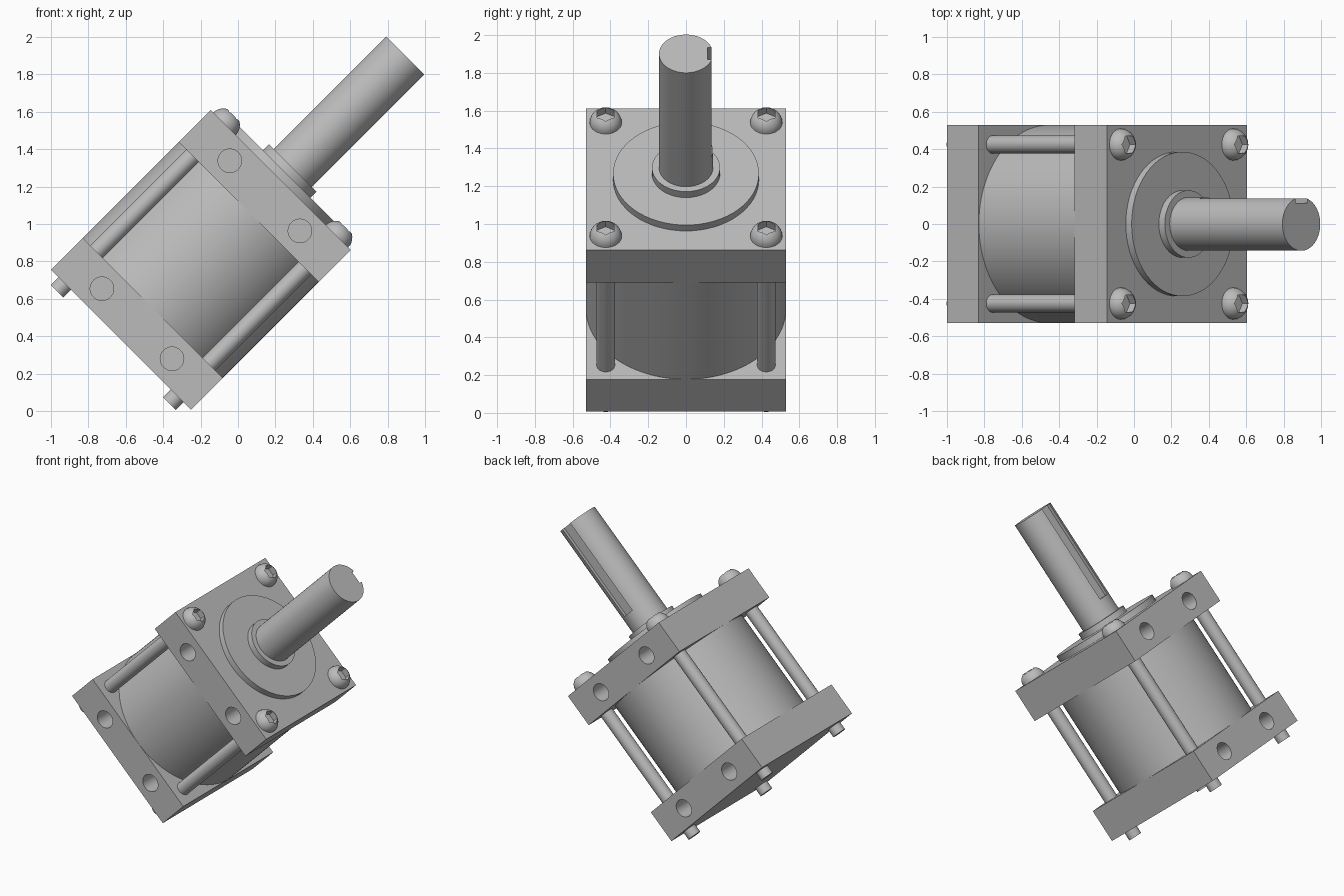
import bpy, bmesh, math
from mathutils import Matrix, Vector

if "Cube" in bpy.data.objects:
    bpy.data.objects.remove(bpy.data.objects["Cube"])

# Everything is built upright along the shaft axis, then tilted by 45 degrees
POSE = Matrix.Rotation(math.radians(45), 4, 'Y') @ Matrix.Translation((-0.712, 0, 0))
HALF = 0.53            # half width of the square plates
BOLT = 0.425           # bolt offset from the axis
REAR = (-0.172, 0.068)
FRONT = (0.794, 1.036)

steel = bpy.data.materials.new("steel_grey")
steel.use_nodes = True
GREY = (0.5, 0.5, 0.5, 1)
steel.diffuse_color = GREY
steel.node_tree.nodes["Principled BSDF"].inputs["Base Color"].default_value = GREY


def add(name, bm):
    bmesh.ops.recalc_face_normals(bm, faces=bm.faces)
    mesh = bpy.data.meshes.new(name)
    bm.to_mesh(mesh)
    bm.free()
    mesh.materials.append(steel)
    obj = bpy.data.objects.new(name, mesh)
    bpy.context.collection.objects.link(obj)
    obj.matrix_world = POSE
    return obj


def activate(obj):
    bpy.ops.object.select_all(action='DESELECT')
    obj.select_set(True)
    bpy.context.view_layer.objects.active = obj


def smooth(obj):
    activate(obj)
    bpy.ops.object.shade_smooth_by_angle(angle=math.radians(30))
    return obj


def box(name, low, high):
    low, high = Vector(low), Vector(high)
    bm = bmesh.new()
    size = Matrix.Diagonal((*(high - low), 1))
    bmesh.ops.create_cube(bm, size=1, matrix=Matrix.Translation((low + high) / 2) @ size)
    return add(name, bm)


def cylinder(name, radius, z0, z1, x=0, y=0, sides=64, turn=None):
    bm = bmesh.new()
    place = Matrix.Translation((x, y, (z0 + z1) / 2))
    bmesh.ops.create_cone(bm, cap_ends=True, segments=sides, radius1=radius,
                          radius2=radius, depth=z1 - z0,
                          matrix=place @ (turn or Matrix.Identity(4)))
    return add(name, bm)


def cut(obj, cutters):
    for cutter in cutters:
        mod = obj.modifiers.new("cut", 'BOOLEAN')
        mod.operation = 'DIFFERENCE'
        mod.solver = 'EXACT'
        mod.object = cutter
        activate(obj)
        bpy.ops.object.modifier_apply(modifier=mod.name)
        bpy.data.objects.remove(cutter)


# Square end plates with blind ports in the front and back edges
sideways = Matrix.Rotation(math.radians(90), 4, 'X')
for name, (z0, z1) in (("rear_plate", REAR), ("front_plate", FRONT)):
    plate = box(name, (-HALF, -HALF, z0), (HALF, HALF, z1))
    mid = (z0 + z1) / 2
    ports = [cylinder("port_cutter", 0.063, mid - 0.25, mid + 0.25, x, y, 32, sideways)
             for x in (-0.265, 0.265) for y in (-HALF, HALF)]
    cut(plate, ports)
    smooth(plate)

# Barrel between the plates
smooth(cylinder("barrel", HALF - 0.001, REAR[1], FRONT[0], sides=96))

# Stepped bearing boss
smooth(cylinder("bearing_flange", 0.386, FRONT[1], 1.08))
smooth(cylinder("bearing_collar", 0.18, 1.08, 1.125))

# Output shaft with a keyway on the back side
shaft = cylinder("shaft", 0.143, 1.12, 1.977)
cut(shaft, [box("keyway_cutter", (-0.045, 0.113, 1.25), (0.045, 0.3, 2.1))])
smooth(shaft)

# Domed bolt head with a hexagonal socket
HEAD_R, HEAD_H = 0.085, 0.078
bm = bmesh.new()
arc = [(HEAD_R * math.cos(t), 0, FRONT[1] + HEAD_H * math.sin(t))
       for t in (math.pi / 2 * i / 8 for i in range(9))]
points = [bm.verts.new(p) for p in arc + [(0, 0, FRONT[1])]]
edges = [bm.edges.new((points[i], points[i - 1])) for i in range(len(points))]
bmesh.ops.spin(bm, geom=points + edges, cent=(0, 0, 0), axis=(0, 0, 1),
               angle=math.tau, steps=32)
bmesh.ops.remove_doubles(bm, verts=bm.verts, dist=1e-4)
bmesh.ops.dissolve_degenerate(bm, edges=bm.edges, dist=1e-5)
inner = [f for f in bm.faces if f.calc_area() < 1e-8]
bmesh.ops.delete(bm, geom=inner, context='FACES')
head = add("bolt_head", bm)
facing = Matrix.Rotation(math.radians(90), 4, 'Z')
cut(head, [cylinder("socket_cutter", 0.052, 1.055, 1.2, sides=6, turn=facing)])
smooth(head)

# Tie rods and bolt heads at the four corners
for i, (x, y) in enumerate((x, y) for x in (-BOLT, BOLT) for y in (-BOLT, BOLT)):
    smooth(cylinder(f"tie_rod_{i + 1}", 0.048, -0.232, FRONT[1], x, y, 32))
    bolt = head if i == 0 else head.copy()
    if i:
        bolt.name = f"bolt_head_{i + 1}"
        bpy.context.collection.objects.link(bolt)
    bolt.matrix_world = POSE @ Matrix.Translation((x, y, 0))
